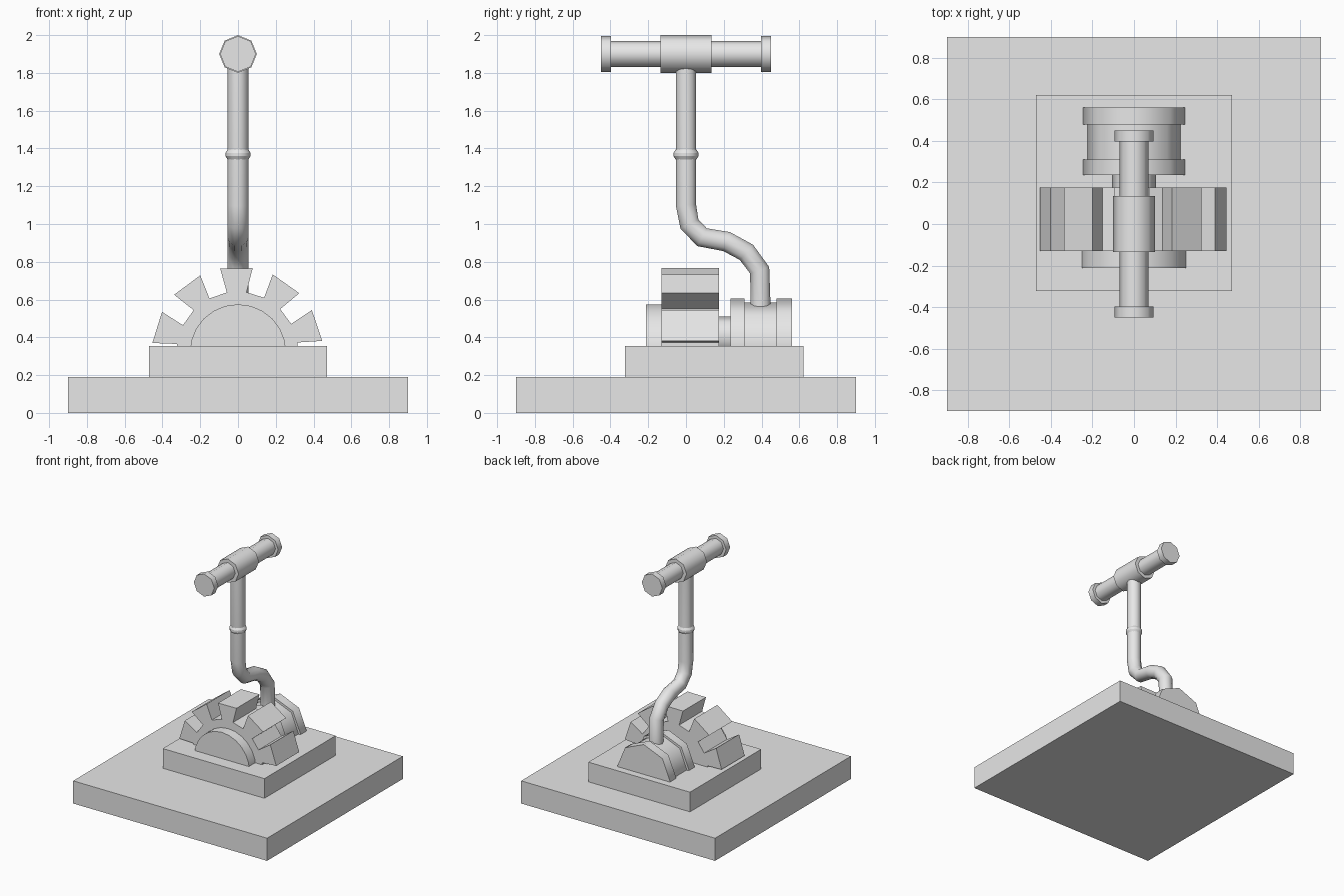
import bpy, bmesh, math
from math import sin, cos, radians
from mathutils import Matrix, Vector

old = bpy.data.objects.get("Cube")
if old:
    bpy.data.objects.remove(old)

grey = bpy.data.materials.new("light grey")
grey.use_nodes = True
COLOUR = (0.8, 0.8, 0.8, 1)
grey.diffuse_color = COLOUR
grey.node_tree.nodes["Principled BSDF"].inputs["Base Color"].default_value = COLOUR


def finish(name, bm, smooth=None):
    bmesh.ops.recalc_face_normals(bm, faces=bm.faces[:])
    mesh = bpy.data.meshes.new(name)
    bm.to_mesh(mesh)
    bm.free()
    mesh.materials.append(grey)
    ob = bpy.data.objects.new(name, mesh)
    bpy.context.collection.objects.link(ob)
    if smooth:
        bpy.ops.object.select_all(action='DESELECT')
        bpy.context.view_layer.objects.active = ob
        ob.select_set(True)
        bpy.ops.object.shade_smooth_by_angle(angle=radians(smooth))
    return ob


def box(name, half, y, z0, z1):
    bm = bmesh.new()
    size = Matrix.Diagonal((2 * half, 2 * half, z1 - z0, 1))
    bmesh.ops.create_cube(bm, size=1, matrix=Matrix.Translation((0, y, (z0 + z1) / 2)) @ size)
    finish(name, bm)


def turned(name, z, sides, profile):
    """Solid turned around an axis along y from (y, radius) pairs, a vertex on top."""
    bm = bmesh.new()
    rings = []
    for y, r in profile:
        angles = [math.tau * i / sides for i in range(sides)]
        rings.append([bm.verts.new((r * sin(a), y, z + r * cos(a))) for a in angles])
    for a, b in zip(rings, rings[1:]):
        for i in range(sides):
            j = (i + 1) % sides
            bm.faces.new((a[i], a[j], b[j], b[i]))
    bm.faces.new(rings[0])
    bm.faces.new(rings[-1])
    finish(name, bm, 50)


# Stepped base
box("base_slab", 0.9, 0, 0, 0.19)
box("plinth", 0.472, 0.149, 0.19, 0.355)

# Half-sunk gear with flared teeth
GEAR_Z, ROOT, TIP = 0.32, 0.318, 0.445


def polar(angle, radius, side):
    a = radians(angle)
    return (radius * cos(a) - side * sin(a) - 0.003, GEAR_Z + radius * sin(a) + side * cos(a))


outline = [polar(-9, ROOT, 0)]
for k in range(5):
    tooth = 18.7 + 36 * k
    outline += [polar(tooth, r, s) for r, s in
                ((ROOT, -0.052), (TIP, -0.086), (TIP, 0.086), (ROOT, 0.052))]
outline.append(polar(189, ROOT, 0))

bm = bmesh.new()
face = bm.faces.new([bm.verts.new((x, -0.13, z)) for x, z in outline])
grown = bmesh.ops.extrude_face_region(bm, geom=[face])["geom"]
moved = [v for v in grown if isinstance(v, bmesh.types.BMVert)]
bmesh.ops.translate(bm, verts=moved, vec=Vector((0, 0.305, 0)))
finish("gear", bm)

# Hub, axle and spool behind the gear
turned("hub", GEAR_Z, 24, [(-0.213, 0.255), (-0.12, 0.255)])
turned("axle", 0.405, 8, [(0.17, 0.105), (0.24, 0.105)])
turned("spool", 0.36, 8, [(0.235, 0.245), (0.31, 0.245), (0.31, 0.225),
                          (0.48, 0.225), (0.48, 0.245), (0.56, 0.245)])

# Bent lever stem
path = [(0, 1.88), (0, 1.1), (0.018, 1.0), (0.085, 0.93), (0.215, 0.907),
        (0.32, 0.85), (0.39, 0.755), (0.395, 0.55)]
curve = bpy.data.curves.new("lever_stem", 'CURVE')
curve.dimensions = '3D'
curve.bevel_depth = 0.056
curve.bevel_resolution = 3
curve.use_fill_caps = True
spline = curve.splines.new('POLY')
spline.points.add(len(path) - 1)
for point, (y, z) in zip(spline.points, path):
    point.co = (0, y, z, 1)
curve.materials.append(grey)
stem = bpy.data.objects.new("lever_stem", curve)
bpy.context.collection.objects.link(stem)
bpy.ops.object.select_all(action='DESELECT')
bpy.context.view_layer.objects.active = stem
stem.select_set(True)
bpy.ops.object.convert(target='MESH')
bpy.ops.object.shade_smooth_by_angle(angle=radians(60))

# Rounded collar on the stem
bm = bmesh.new()
for z0, r0, r1 in ((1.351, 0.056, 0.066), (1.368, 0.066, 0.066), (1.385, 0.066, 0.056)):
    bmesh.ops.create_cone(bm, segments=12, radius1=r0, radius2=r1, depth=0.017,
                          matrix=Matrix.Translation((0, 0, z0)))
finish("stem_collar", bm, 50)

# Cross handle: caps, grips and centre sleeve
half = [(0.45, 0.095), (0.397, 0.095), (0.397, 0.07), (0.135, 0.07), (0.135, 0.1)]
turned("handle", 1.9, 8, [(-y, r) for y, r in half] + half[::-1])
